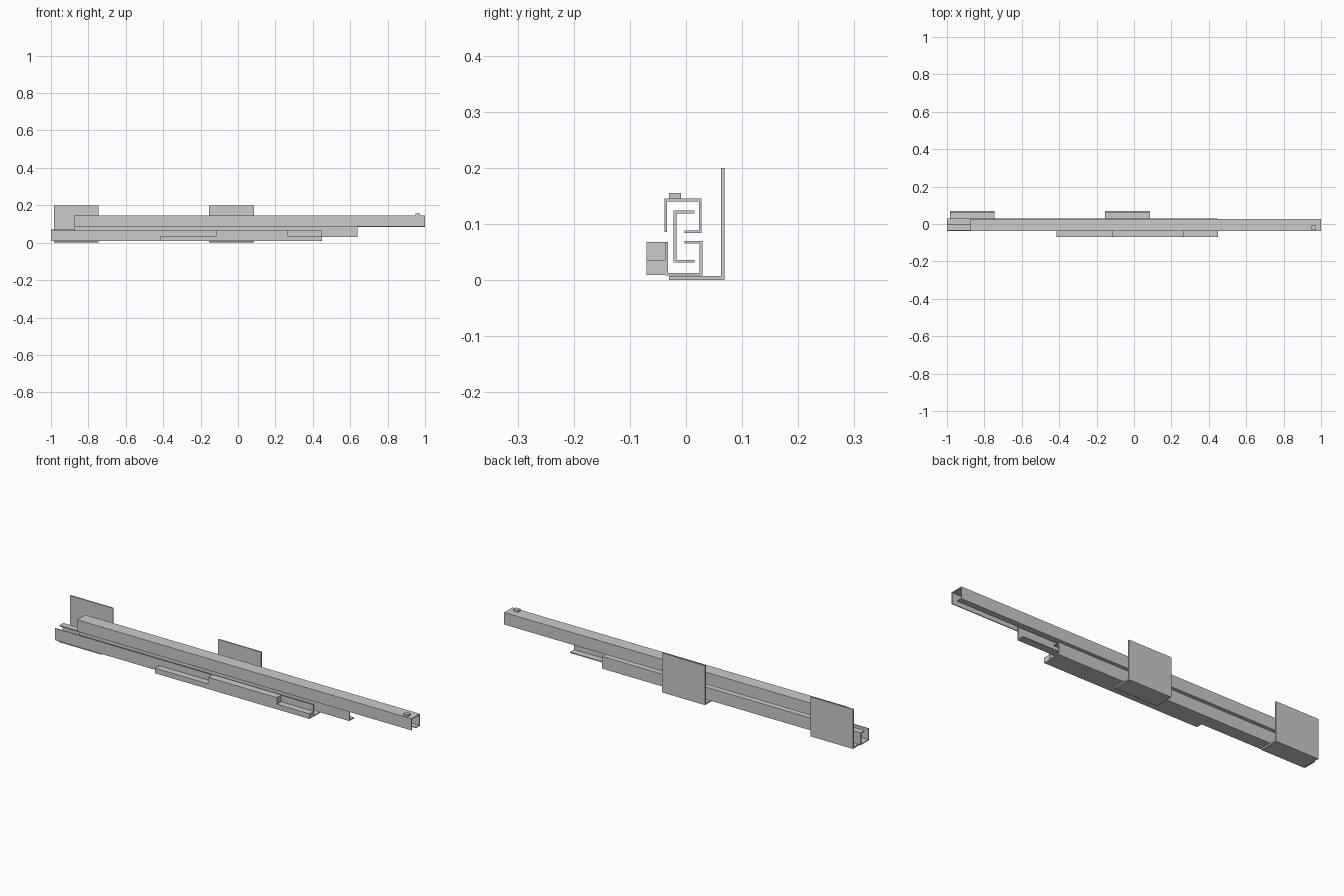
import bpy, bmesh
from mathutils import Vector

if "Cube" in bpy.data.objects:
    bpy.data.objects.remove(bpy.data.objects["Cube"])


def new_object(name, bm):
    bmesh.ops.recalc_face_normals(bm, faces=bm.faces)
    mesh = bpy.data.meshes.new(name)
    bm.to_mesh(mesh)
    bm.free()
    ob = bpy.data.objects.new(name, mesh)
    bpy.context.collection.objects.link(ob)
    return ob


def prism(name, points, direction):
    """Extrude a flat outline of 3D points along a vector."""
    bm = bmesh.new()
    face = bm.faces.new([bm.verts.new(p) for p in points])
    ext = bmesh.ops.extrude_face_region(bm, geom=[face], use_keep_orig=True)
    verts = [g for g in ext["geom"] if isinstance(g, bmesh.types.BMVert)]
    bmesh.ops.translate(bm, vec=direction, verts=verts)
    return new_object(name, bm)


def bent_sheet(name, path, t, x0, x1):
    """Sheet-metal section: (y, z) path thickened to its left, run from x0 to x1."""
    pts = [Vector(p) for p in path]
    dirs = [(b - a).normalized() for a, b in zip(pts, pts[1:])]
    norms = [Vector((-d.y, d.x)) for d in dirs]
    inner = []
    for i, p in enumerate(pts):
        if 0 < i < len(pts) - 1:
            off = norms[i - 1] + norms[i]      # right-angle mitre
        else:
            off = norms[min(i, len(norms) - 1)]
        inner.append(p + off * t)
    outline = [(x0, p.x, p.y) for p in pts + inner[::-1]]
    return prism(name, outline, (x1 - x0, 0, 0))


# Fixed lower rail: open channel with a lip on the back wall
bent_sheet("lower_rail",
           [(-0.037, 0.068), (-0.037, 0.008), (0.029, 0.008),
            (0.029, 0.070), (-0.003, 0.070)], 0.0045, -1.0, 0.45)

# Intermediate C-section rail joining the two channels
bent_sheet("middle_rail",
           [(0.015, 0.124), (-0.022, 0.124), (-0.022, 0.031), (0.015, 0.031)],
           0.005, -0.875, 0.64)

# Moving upper rail: inverted channel with a lip on the back wall
bent_sheet("upper_rail",
           [(-0.003, 0.084), (0.028, 0.084), (0.028, 0.145),
            (-0.038, 0.145), (-0.038, 0.086)], 0.0045, -0.875, 1.0)

# L-shaped mounting brackets
for i, x in enumerate((-0.985, -0.155)):
    bent_sheet(f"mounting_bracket_{i + 1}",
               [(-0.030, 0.0), (0.069, 0.0), (0.069, 0.2)],
               0.007, x, x + 0.24)

# Stepped block on the front of the lower rail
steps = [(-0.415, 0.009), (0.45, 0.009), (0.45, 0.035), (0.267, 0.035),
         (0.267, 0.068), (-0.118, 0.068), (-0.118, 0.035), (-0.415, 0.035)]
prism("stepped_block", [(x, -0.070, z) for x, z in steps], (0, 0.033, 0))

# Small locating peg on top of the upper rail
prism("locating_peg",
      [(0.948, -0.030, 0.145), (0.974, -0.030, 0.145),
       (0.974, -0.009, 0.145), (0.948, -0.009, 0.145)], (0, 0, 0.010))
